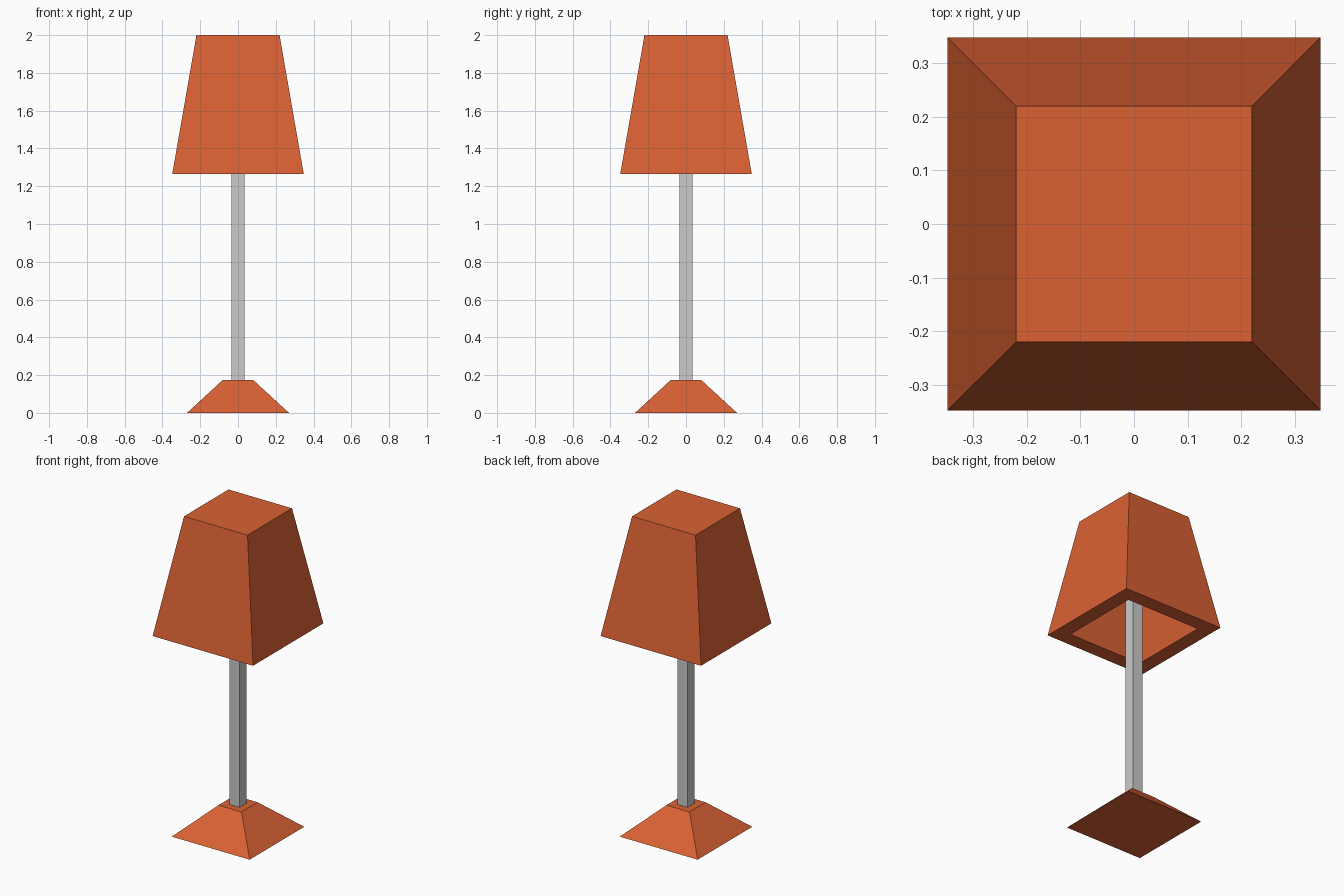
import bpy, bmesh

if "Cube" in bpy.data.objects:
    bpy.data.objects.remove(bpy.data.objects["Cube"])

orange = bpy.data.materials.new("orange")
orange.diffuse_color = (0.70, 0.12, 0.033, 1)
orange.use_nodes = True
orange.node_tree.nodes["Principled BSDF"].inputs["Base Color"].default_value = orange.diffuse_color


def square_loft(name, rings, mat=None):
    """Closed square solid skinned through (half_width, z) rings, capped at both ends."""
    bm = bmesh.new()
    loops = [[bm.verts.new((x * h, y * h, z))
              for x, y in ((-1, -1), (1, -1), (1, 1), (-1, 1))] for h, z in rings]
    for a, b in zip(loops, loops[1:]):
        for i in range(4):
            j = (i + 1) % 4
            bm.faces.new((a[i], a[j], b[j], b[i]))
    bm.faces.new(loops[0])
    bm.faces.new(loops[-1])
    bmesh.ops.recalc_face_normals(bm, faces=bm.faces[:])
    mesh = bpy.data.meshes.new(name)
    bm.to_mesh(mesh)
    bm.free()
    obj = bpy.data.objects.new(name, mesh)
    bpy.context.collection.objects.link(obj)
    if mat:
        mesh.materials.append(mat)
    return obj


# Tapered foot
square_loft("base", [(0.27, 0), (0.08, 0.175)], orange)

# Square pole, running up to the ceiling of the shade
square_loft("pole", [(0.035, 0.17), (0.035, 1.91)])

# Thick-walled shade: top, outer wall, flat rim, inner wall, inner ceiling
square_loft("shade", [(0.22, 2.0), (0.348, 1.265), (0.256, 1.265), (0.145, 1.90)], orange)
